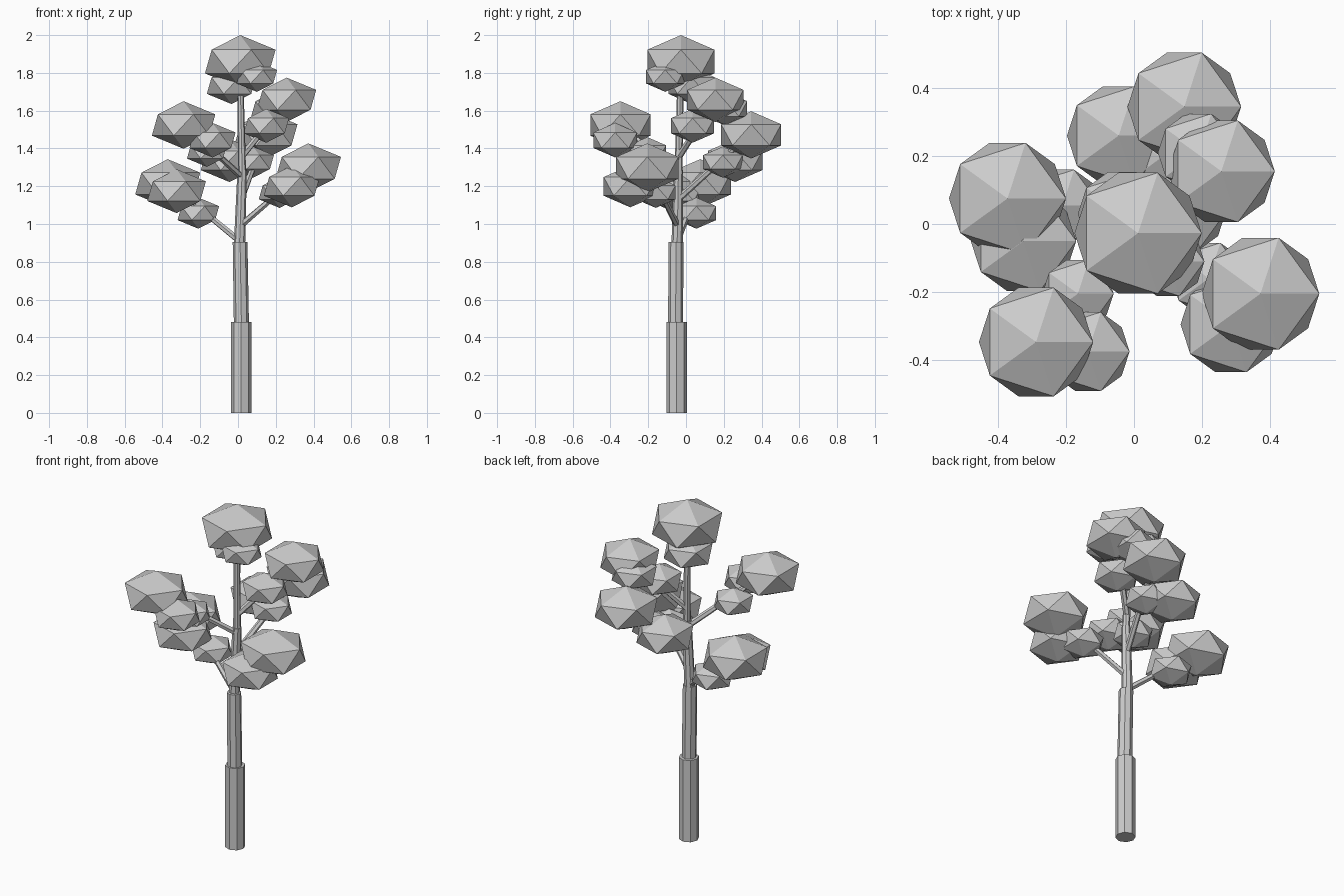
import bpy
from mathutils import Vector, Matrix

if "Cube" in bpy.data.objects:
    bpy.data.objects.remove(bpy.data.objects["Cube"])

grey = bpy.data.materials.new("plain grey")
grey.diffuse_color = (0.6, 0.6, 0.6, 1)
grey.use_nodes = True
grey.node_tree.nodes["Principled BSDF"].inputs["Base Color"].default_value = grey.diffuse_color


def finish(name):
    ob = bpy.context.object
    ob.name = name
    ob.data.materials.append(grey)
    return ob


def limb(name, a, b, r1, r2, sides=8):
    """Tapered prism running from a to b."""
    a, b = Vector(a), Vector(b)
    d = b - a
    bpy.ops.mesh.primitive_cone_add(vertices=sides, radius1=r1, radius2=r2, depth=d.length)
    ob = finish(name)
    rot = Vector((0, 0, 1)).rotation_difference(d).to_matrix().to_4x4()
    ob.data.transform(Matrix.Translation((a + b) / 2) @ rot)


def leaf_clump(name, x, y, apex, ring):
    """Flattened 20-sided clump, given by its top point and outline radius."""
    r = ring * 1.118
    h = r * 0.67
    bpy.ops.mesh.primitive_ico_sphere_add(subdivisions=1, radius=1)
    ob = finish(name)
    # turn so that one corner of the upper ring points to +x
    top = [v.co for v in ob.data.vertices if 0.3 < v.co.z < 0.6]
    turn = Matrix.Rotation(-top[0].to_2d().angle_signed(Vector((1, 0))) * -1, 4, 'Z')
    best = min((turn, turn.inverted()),
               key=lambda m: min((m @ c - Vector((0.894, 0, 0.447))).length for c in top))
    ob.data.transform(Matrix.Translation((x, y, apex - h)) @ Matrix.Diagonal((r, r, h, 1)) @ best)


# Trunk in four steps
limb("trunk_base", (.017, -.05, 0), (.017, -.05, .48), .054, .054)
limb("trunk_lower", (.018, -.055, .47), (.011, -.053, .905), .040, .039)
limb("trunk_middle", (.008, -.047, .89), (.022, -.04, 1.285), .030, .025)
limb("trunk_top", (.022, -.04, 1.27), (.01, -.027, 1.85), .021, .016)

# Five groups: branch start, branch end, then clumps (x, y, apex height, radius)
groups = {
    "crown": ((.015, -.03, 1.6), (.012, -.027, 1.87), [
        (.012, -.027, 2.0, .187), (.10, -.11, 1.86, .107), (-.035, .03, 1.83, .13)]),
    "back_right": ((.022, -.035, 1.36), (.257, .155, 1.65), [
        (.257, .155, 1.775, .157), (.15, .035, 1.61, .12), (.19, .21, 1.70, .12)]),
    "front_right": ((.012, -.045, .99), (.372, -.2, 1.3), [
        (.372, -.205, 1.427, .173), (.285, -.295, 1.31, .148), (.22, -.16, 1.25, .11)]),
    "front_left": ((.02, -.04, 1.25), (-.288, -.347, 1.53), [
        (-.288, -.347, 1.65, .168), (-.135, -.375, 1.535, .122), (-.165, -.205, 1.46, .105)]),
    "left": ((.008, -.047, .91), (-.37, .075, 1.22), [
        (-.372, .075, 1.343, .172), (-.325, -.05, 1.29, .155), (-.21, .055, 1.14, .11)]),
    "back": ((.016, -.043, 1.13), (.148, .345, 1.48), [
        (.148, .345, 1.597, .167), (-.045, .26, 1.45, .152), (.08, .195, 1.41, .11)]),
}

for name, (start, end, clumps) in groups.items():
    limb(name + "_branch", start, end, .018, .013, 6)
    mid = Vector(start).lerp(Vector(end), 0.5)
    for i, (x, y, apex, ring) in enumerate(clumps):
        leaf_clump(f"{name}_leaves_{i + 1}", x, y, apex, ring)
        # twig from the branch to each side clump
        if i:
            limb(f"{name}_twig_{i}", mid, (x, y, apex - ring * .75), .011, .009, 6)
